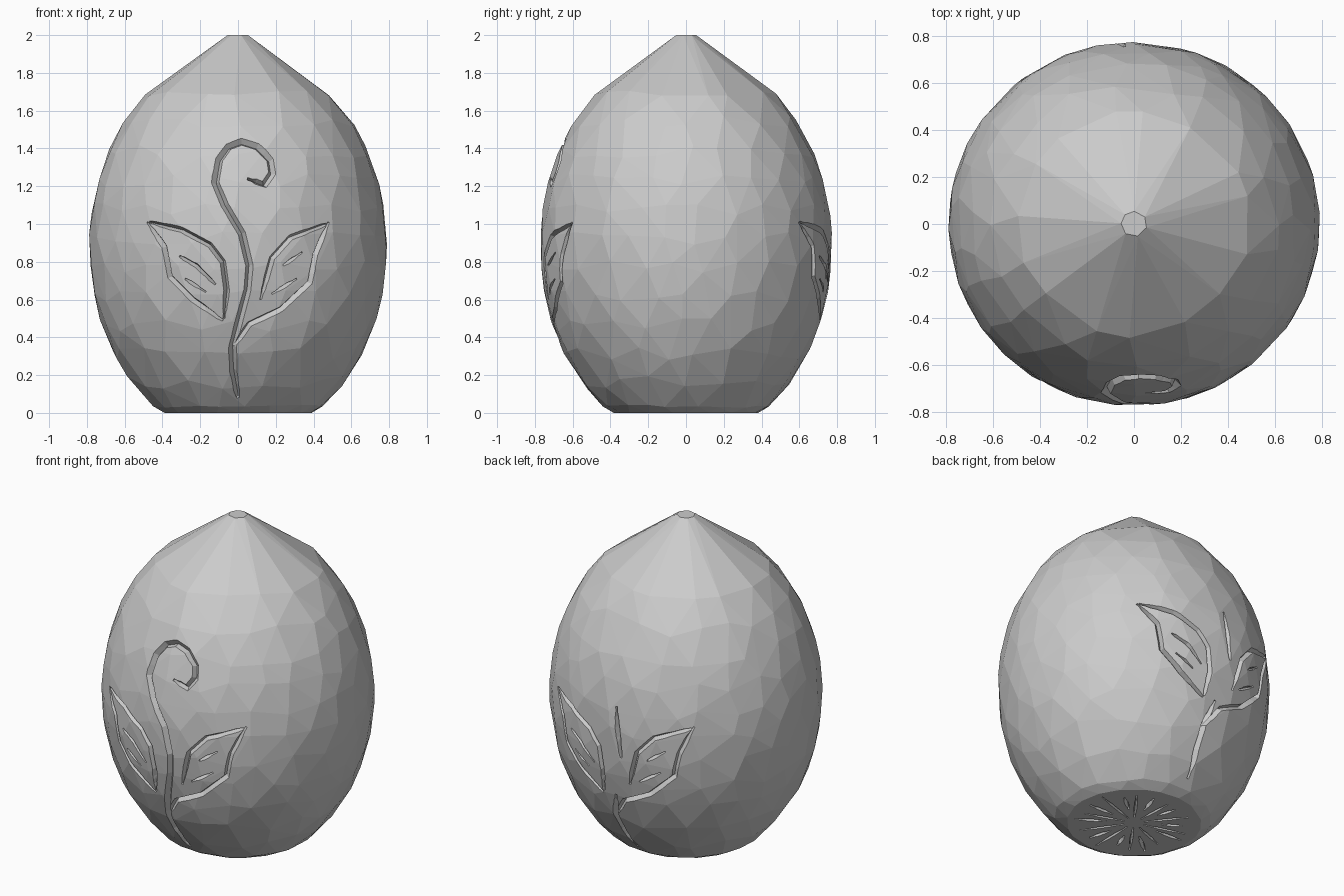
import bpy, bmesh, math, random
from mathutils import Vector
from mathutils.bvhtree import BVHTree

random.seed(4)
cube = bpy.data.objects.get("Cube")
if cube:
    bpy.data.objects.remove(cube, do_unlink=True)

stone = bpy.data.materials.new("stone grey")
stone.use_nodes = True
GREY = (0.6, 0.6, 0.6, 1)
stone.diffuse_color = GREY
stone.node_tree.nodes["Principled BSDF"].inputs["Base Color"].default_value = GREY


def make_object(name, bm):
    mesh = bpy.data.meshes.new(name)
    bm.to_mesh(mesh)
    obj = bpy.data.objects.new(name, mesh)
    bpy.context.collection.objects.link(obj)
    mesh.materials.append(stone)
    return obj


def egg_radius(z):
    return 0.79 * math.sqrt(1 - ((z - 0.88) / 1.03) ** 2)


# Faceted egg body: hull of loosely scattered rings
bm = bmesh.new()


def ring(z, radius, count, jitter):
    start = random.random()
    for i in range(count):
        a = 2 * math.pi * (i + start + random.uniform(-0.25, 0.25)) / count
        h = z + random.uniform(-jitter, jitter)
        r = radius or egg_radius(h)
        bm.verts.new((r * math.cos(a), 0.98 * r * math.sin(a), h))


ring(0, 0.39, 20, 0)
ring(0.035, None, 20, 0.008)
for k in range(10):
    z = 0.16 + k * 0.153
    ring(z, None, round(egg_radius(z) * 33), 0.035)
ring(1.69, None, 15, 0.015)
ring(2, 0.055, 7, 0)
hull = bmesh.ops.convex_hull(bm, input=bm.verts[:])
bmesh.ops.delete(bm, geom=[v for v in bm.verts if not v.link_faces], context='VERTS')
bmesh.ops.recalc_face_normals(bm, faces=bm.faces[:])
surface = BVHTree.FromBMesh(bm)
egg = make_object("egg_body", bm)
bm.free()


def carve(points, normals, width, depth=0.03, lift=0.03):
    """Cut a tapered V groove along a path lying on the egg."""
    cut = bmesh.new()
    rows = []
    last = len(points) - 1
    for i, (p, n) in enumerate(zip(points, normals)):
        along = (points[min(i + 1, last)] - points[max(i - 1, 0)]).normalized()
        side = along.cross(n).normalized()
        taper = min(1, 0.35 + 0.4 * min(i, last - i))
        half = width * taper * (1 + lift / depth)
        rows.append([cut.verts.new(v) for v in (
            p + n * lift + side * half, p + n * lift - side * half, p - n * depth)])
    for a, b in zip(rows, rows[1:]):
        for j in range(3):
            k = (j + 1) % 3
            cut.faces.new((a[j], a[k], b[k], b[j]))
    cut.faces.new(rows[0])
    cut.faces.new(rows[-1])
    bmesh.ops.triangulate(cut, faces=cut.faces[:])
    bmesh.ops.recalc_face_normals(cut, faces=cut.faces[:])
    cutter = make_object("groove_cutter", cut)
    cut.free()
    cutter.hide_render = True
    mod = egg.modifiers.new("groove", 'BOOLEAN')
    mod.operation = 'DIFFERENCE'
    mod.solver = 'EXACT'
    mod.use_self = True
    mod.object = cutter
    bpy.context.view_layer.objects.active = egg
    bpy.ops.object.modifier_apply(modifier=mod.name)
    bpy.data.objects.remove(cutter, do_unlink=True)


def engrave(path, width, facing):
    """Project a flat (x, z) path on the front (1) or back (-1)."""
    flat = [Vector(path[0])]
    for a, b in zip(path, path[1:]):
        a, b = Vector(a), Vector(b)
        steps = max(1, round((b - a).length / 0.06))
        flat += [a.lerp(b, s / steps) for s in range(1, steps + 1)]
    points, normals = [], []
    for x, z in flat:
        hit = surface.ray_cast(Vector((facing * x, -2 * facing, z)), Vector((0, facing, 0)))[0]
        points.append(hit)
        normals.append(Vector((hit.x, hit.y, (hit.z - 0.88) * 0.6)).normalized())
    carve(points, normals, width)


# Leaf pair shared by both sides
leaves = [
    [(-0.03, 0.34), (0.06, 0.47), (0.23, 0.55), (0.38, 0.69), (0.41, 0.84), (0.48, 1.01)],
    [(0.47, 1.0), (0.28, 0.93), (0.18, 0.82), (0.12, 0.6)],
    [(-0.48, 1.01), (-0.39, 0.88), (-0.36, 0.72), (-0.24, 0.6), (-0.08, 0.49)],
    [(-0.47, 1.01), (-0.3, 0.97), (-0.15, 0.89), (-0.08, 0.8), (-0.06, 0.65), (-0.075, 0.5)],
]
veins = [
    [(0.24, 0.78), (0.34, 0.85)], [(0.18, 0.63), (0.31, 0.71)],
    [(-0.31, 0.83), (-0.22, 0.78), (-0.12, 0.68)], [(-0.28, 0.71), (-0.17, 0.64)],
]
stem = [(0, 0.08), (-0.025, 0.22), (-0.03, 0.35), (0.01, 0.5)]
curl = [(0.01, 0.5), (0.05, 0.65), (0.06, 0.78), (0.02, 0.95), (-0.07, 1.1), (-0.12, 1.22),
        (-0.1, 1.34), (-0.05, 1.41), (0.02, 1.435), (0.1, 1.41), (0.17, 1.34), (0.18, 1.27),
        (0.14, 1.21), (0.05, 1.24)]
spike = [(0.08, 0.77), (0.04, 1.08)]

for facing in (1, -1):
    for path in leaves:
        engrave(path, 0.015, facing)
    for path in veins:
        engrave(path, 0.012, facing)
engrave(stem + curl[1:], 0.02, 1)
engrave(stem, 0.018, -1)
engrave(spike, 0.015, -1)

# Radiating grooves under the base
for i in range(20):
    a = 2 * math.pi * (i + random.uniform(-0.2, 0.2)) / 20
    ray = Vector((math.cos(a), math.sin(a), 0))
    inner = 0.06 if i % 2 else 0.16
    outer = random.uniform(0.27, 0.35)
    path = [ray * (inner + (outer - inner) * t / 3) for t in range(4)]
    carve(path, [Vector((0, 0, -1))] * 4, 0.011 if i % 2 else 0.015)

for poly in egg.data.polygons:
    poly.use_smooth = False
    poly.material_index = 0
